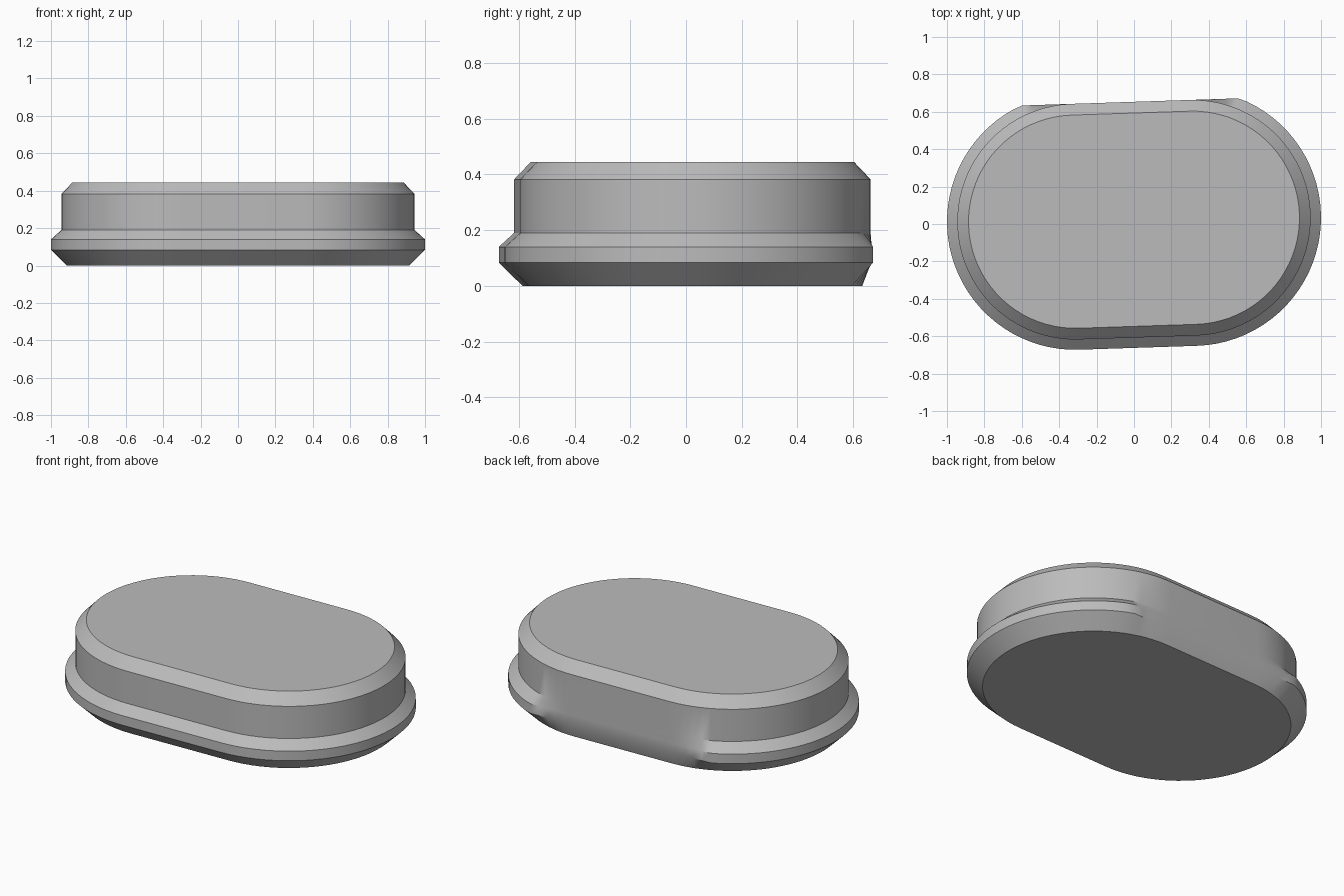
import bpy, bmesh, math

if "Cube" in bpy.data.objects:
    bpy.data.objects.remove(bpy.data.objects["Cube"])

TILT = math.radians(1.9)     # slight turn of the whole cap
HALF, CENTRE_Y = 0.315, 0.023
FLAT = 0.63                  # rear side is trimmed flush with the wall
STEPS = 40                   # segments per rounded end

# (radius, height) from the base, over the flange, up to the bevelled top
PROFILE = [(0.60, 0.0), (0.685, 0.083), (0.685, 0.14),
           (0.63, 0.19), (0.63, 0.382), (0.57, 0.445)]


def outline(radius):
    """Rounded slot outline, flattened at the rear and slightly turned."""
    points = []
    for side, start in ((1, -math.pi / 2), (-1, math.pi / 2)):
        for i in range(STEPS + 1):
            a = start + math.pi * i / STEPS
            x = side * HALF + radius * math.cos(a)
            y = min(radius * math.sin(a), FLAT)
            points.append((x * math.cos(TILT) - y * math.sin(TILT),
                           x * math.sin(TILT) + y * math.cos(TILT) + CENTRE_Y))
    return points


# Body: stacked outlines joined by side walls, capped at both ends
bm = bmesh.new()
rings = [[bm.verts.new((x, y, z)) for x, y in outline(r)] for r, z in PROFILE]
count = len(rings[0])
for low, high in zip(rings, rings[1:]):
    for i in range(count):
        j = (i + 1) % count
        bm.faces.new((low[i], low[j], high[j], high[i]))
bm.faces.new(rings[0][::-1])
bm.faces.new(rings[-1])

mesh = bpy.data.meshes.new("flanged_cap")
bm.to_mesh(mesh)
bm.free()
cap = bpy.data.objects.new("flanged_cap", mesh)
bpy.context.collection.objects.link(cap)

grey = bpy.data.materials.new("grey")
grey.diffuse_color = (0.5, 0.5, 0.5, 1)
grey.use_nodes = True
grey.node_tree.nodes["Principled BSDF"].inputs["Base Color"].default_value = grey.diffuse_color
mesh.materials.append(grey)

bpy.context.view_layer.objects.active = cap
cap.select_set(True)
bpy.ops.object.shade_smooth_by_angle(angle=math.radians(30))
